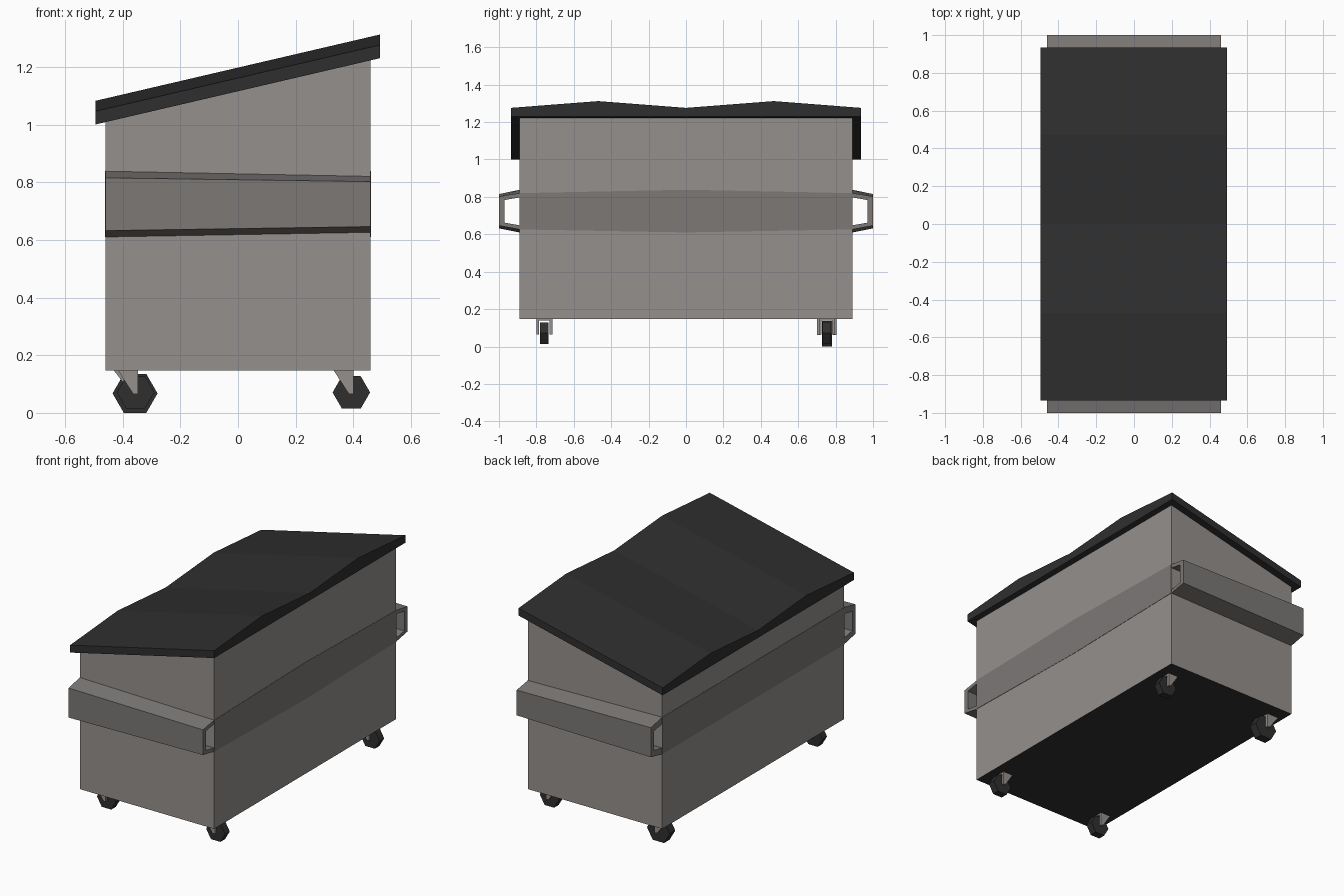
import bpy, bmesh, math

if "Cube" in bpy.data.objects:
    bpy.data.objects.remove(bpy.data.objects["Cube"])


def material(name, rgb):
    m = bpy.data.materials.new(name)
    m.diffuse_color = (*rgb, 1)
    m.use_nodes = True
    m.node_tree.nodes["Principled BSDF"].inputs["Base Color"].default_value = m.diffuse_color
    return m


BODY = material("warm_grey_paint", (0.30, 0.28, 0.265))
TRIM = material("dark_grey_steel", (0.20, 0.19, 0.183))
DARK = material("black_plastic", (0.028, 0.028, 0.028))


def loft(name, ring_a, ring_b, mat):
    """Closed solid between two matching rings of 3D points."""
    bm = bmesh.new()
    a = [bm.verts.new(p) for p in ring_a]
    b = [bm.verts.new(p) for p in ring_b]
    n = len(a)
    bm.faces.new(a)
    bm.faces.new(b[::-1])
    for i in range(n):
        j = (i + 1) % n
        bm.faces.new((a[j], a[i], b[i], b[j]))
    bmesh.ops.recalc_face_normals(bm, faces=bm.faces)
    me = bpy.data.meshes.new(name)
    bm.to_mesh(me)
    bm.free()
    me.materials.append(mat)
    ob = bpy.data.objects.new(name, me)
    bpy.context.collection.objects.link(ob)
    return ob


def along_x(profile, x, dz=0):
    return [(x, y, z + dz) for y, z in profile]


def along_y(profile, y):
    return [(x, y, z) for x, z in profile]


# Bin body: slant-topped box with a dark underside
side = [(-0.46, 0.147), (0.46, 0.147), (0.46, 1.225), (-0.46, 1.01)]
body = loft("bin_body", along_y(side, -0.89), along_y(side, 0.89), BODY)
body.data.materials.append(DARK)
for f in body.data.polygons:
    if f.normal.z < -0.9:
        f.material_index = 1

# Sloping lid with two shallow ridges
lid = [(-0.935, 1.0), (0.935, 1.0), (0.935, 1.046), (0.47, 1.082),
       (0, 1.046), (-0.47, 1.082), (-0.935, 1.046)]
loft("lid", along_x(lid, -0.495), along_x(lid, 0.492, 0.23), DARK)

# Lifting sleeves: open channels on both ends, tapering toward +x
for s, tag in ((-1, "front"), (1, "back")):
    inner = [(0.89, 0.797), (0.97, 0.783), (0.97, 0.662), (0.89, 0.648)]
    wide = [(0.89, 0.610), (1.0, 0.632), (1.0, 0.815), (0.89, 0.838)] + inner
    slim = [(0.89, 0.626), (1.0, 0.646), (1.0, 0.802), (0.89, 0.820)] + inner
    loft(tag + "_sleeve",
         along_x([(s * y, z) for y, z in wide], -0.46),
         along_x([(s * y, z) for y, z in slim], 0.46), TRIM)

# Flush reinforcing bands on the long sides
right_band = [(-0.89, 0.626), (0, 0.610), (0.89, 0.626),
              (0.89, 0.820), (0, 0.838), (-0.89, 0.820)]
left_band = [(-0.89, 0.610), (0.89, 0.610), (0.89, 0.838), (-0.89, 0.838)]
loft("right_band", along_x(right_band, 0.45), along_x(right_band, 0.462), TRIM)
loft("left_band", along_x(left_band, -0.45), along_x(left_band, -0.462), TRIM)


def caster(name, cx, cy, s, cz):
    """Six-sided wheel held by a raked two-arm fork."""
    hexagon = [(cx + 0.065 * s * math.cos(k * math.pi / 3),
                cz + 0.065 * s * math.sin(k * math.pi / 3)) for k in range(6)]
    w = 0.0225 * s
    loft(name + "_wheel", along_y(hexagon, cy - w), along_y(hexagon, cy + w), DARK)
    arm = [(cx - 0.063 * s, 0.15), (cx + 0.008, 0.15),
           (cx + 0.008, cz - 0.006), (cx - 0.008, cz - 0.006)]
    for t, tag in ((-1, "_arm_a"), (1, "_arm_b")):
        loft(name + tag, along_y(arm, cy + t * 0.043 * s),
             along_y(arm, cy + t * 0.028 * s), BODY)
    # Crown plate joining the arms
    plate = [(cx - 0.06 * s, 0.15), (cx + 0.008, 0.15),
             (cx + 0.008, 0.139), (cx - 0.055 * s, 0.139)]
    loft(name + "_crown", along_y(plate, cy - 0.03 * s),
         along_y(plate, cy + 0.03 * s), BODY)


# Casters: the back left one is slightly larger
caster("front_left_caster", -0.355, -0.757, 1.0, 0.071)
caster("front_right_caster", 0.393, -0.757, 1.0, 0.071)
caster("back_right_caster", 0.393, 0.753, 1.0, 0.071)
caster("back_left_caster", -0.357, 0.753, 1.2, 0.0676)
